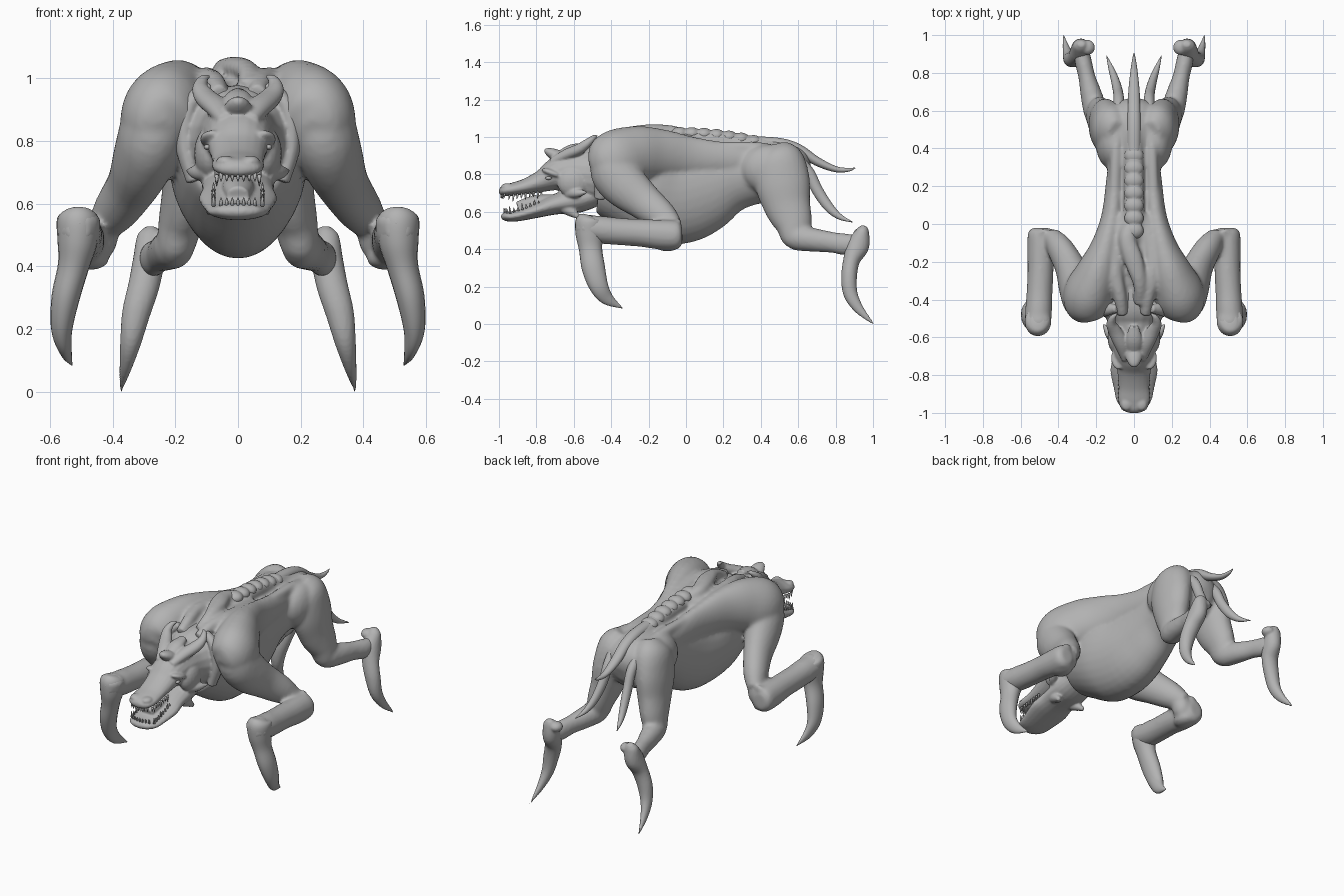
import bpy, bmesh, math
from mathutils import Vector, Matrix

hide = bpy.data.materials.new("grey_hide")
hide.diffuse_color = (0.45, 0.45, 0.45, 1)


def loft(bm, pts, mirror=False, sides=20, sub=5):
    """Sweep an ellipse through (x, y, z, side radius, other radius) stations."""
    P = [Vector(p) for p in pts]
    P = [2 * P[0] - P[1]] + P + [2 * P[-1] - P[-2]]
    path = []
    for i in range(1, len(P) - 2):
        a, b, c, d = P[i - 1:i + 3]
        for k in range(sub):
            t = k / sub
            path.append(0.5 * (2 * b + (c - a) * t + (2 * a - 5 * b + 4 * c - d) * t * t
                               + (3 * b - a - 3 * c + d) * t ** 3))
    path.append(P[-2])
    mid = [Vector(q[:3]) for q in path]
    for s in ((1, -1) if mirror else (1,)):
        rings = []
        for i, q in enumerate(path):
            t = (mid[min(i + 1, len(mid) - 1)] - mid[max(i - 1, 0)]).normalized()
            u = (Vector((1, 0, 0)) - t * t.x).normalized()
            v = t.cross(u)
            ring = []
            for j in range(sides):
                w = 2 * math.pi * j / sides
                co = mid[i] + u * max(q[3], .001) * math.cos(w) + v * max(q[4], .001) * math.sin(w)
                ring.append(bm.verts.new((co.x * s, co.y, co.z)))
            rings.append(ring)
        faces = [bm.faces.new(rings[0]), bm.faces.new(rings[-1])]
        for a, b in zip(rings, rings[1:]):
            for j in range(sides):
                k = (j + 1) % sides
                faces.append(bm.faces.new((a[j], a[k], b[k], b[j])))
        bmesh.ops.recalc_face_normals(bm, faces=faces)


def ball(bm, c, r, mirror=False, tilt=0):
    """Ellipsoid at c with radii r, tilted about x."""
    for s in ((1, -1) if mirror else (1,)):
        m = (Matrix.Translation((c[0] * s, c[1], c[2])) @ Matrix.Rotation(tilt, 4, 'X')
             @ Matrix.Diagonal((*r, 1)))
        bmesh.ops.create_uvsphere(bm, u_segments=20, v_segments=12, radius=1, matrix=m)


def finish(name, bm, voxel=0, smooth=0):
    me = bpy.data.meshes.new(name)
    bm.to_mesh(me)
    bm.free()
    me.materials.append(hide)
    ob = bpy.data.objects.new(name, me)
    bpy.context.collection.objects.link(ob)
    for p in me.polygons:
        p.use_smooth = True
    if voxel:  # fuse overlapping masses into one skin
        r = ob.modifiers.new("fuse", 'REMESH')
        r.mode, r.voxel_size, r.use_smooth_shade = 'VOXEL', voxel, True
        m = ob.modifiers.new("soften", 'SMOOTH')
        m.factor, m.iterations = 0.5, smooth
    return ob


# Torso, shoulders, arms and hind legs as one skin
bm = bmesh.new()
loft(bm, [(0, -.50, .78, .05, .06), (0, -.46, .79, .15, .17), (0, -.36, .765, .20, .225),
          (0, -.2, .735, .22, .285), (0, -.05, .71, .19, .285), (0, .1, .745, .16, .255),
          (0, .25, .79, .142, .19), (0, .4, .81, .145, .165), (0, .54, .80, .145, .165),
          (0, .62, .78, .11, .12), (0, .65, .77, .04, .05)], sides=32)
# shoulder blades tapering back along the flanks
loft(bm, [(.24, -.50, .82, .04, .05), (.245, -.465, .835, .105, .125), (.24, -.38, .87, .135, .165),
          (.195, -.26, .905, .115, .155), (.15, -.12, .91, .08, .13), (.115, .04, .895, .058, .105),
          (.095, .25, .88, .05, .085), (.085, .42, .88, .04, .07)], True, 28)
# upper arms
loft(bm, [(.24, -.37, .97, .04, .04), (.25, -.38, .93, .10, .08), (.27, -.39, .83, .11, .125),
          (.30, -.33, .745, .10, .125), (.34, -.225, .655, .08, .10),
          (.395, -.125, .575, .068, .08), (.44, -.06, .52, .045, .05)], True)
# forearms with elbow spurs and knobbed wrists
loft(bm, [(.495, -.02, .475, .04, .045), (.495, -.045, .475, .066, .075), (.495, -.13, .478, .07, .08),
          (.495, -.25, .488, .069, .074), (.50, -.36, .495, .069, .073),
          (.505, -.46, .505, .071, .074), (.51, -.54, .515, .067, .064), (.51, -.588, .52, .035, .038)], True)
ball(bm, (.44, -.085, .495), (.058, .06, .075), True)
loft(bm, [(.46, -.10, .51, .05, .04), (.48, -.05, .535, .035, .025), (.485, -.03, .56, .015, .01)], True)
ball(bm, (.47, -.10, .425), (.06, .07, .037), True)
ball(bm, (.505, -.52, .54), (.068, .075, .045), True)
# haunches, thighs and shanks
ball(bm, (.12, .44, .83), (.085, .15, .13), True)
loft(bm, [(.09, .48, .95, .05, .07), (.115, .50, .88, .10, .13), (.145, .515, .76, .093, .148),
          (.16, .54, .64, .083, .128), (.185, .575, .53, .07, .10), (.20, .575, .445, .055, .065),
          (.20, .575, .405, .02, .02)], True, 24)
loft(bm, [(.195, .53, .48, .03, .03), (.20, .58, .465, .062, .067), (.225, .68, .45, .058, .064),
          (.25, .78, .437, .045, .056), (.27, .87, .425, .045, .058), (.275, .94, .44, .03, .04)], True)
# dorsal folds running from the shoulder blades to the rump
loft(bm, [(.115, -.10, .985, .02, .02), (.11, .05, .955, .03, .03), (.102, .2, .945, .03, .032),
          (.095, .4, .94, .03, .032), (.088, .55, .905, .03, .032), (.08, .62, .86, .026, .03)], True)
# neck folds spreading from the withers
loft(bm, [(.06, -.48, .95, .03, .03), (.075, -.38, .985, .035, .035), (.10, -.25, 1.0, .04, .035),
          (.09, -.1, .985, .04, .035), (.05, .05, .97, .03, .03)], True)
# wandering cord over the withers
loft(bm, [(.03, -.42, .97, .03, .03), (.03, -.32, 1.02, .035, .03), (0, -.2, 1.035, .05, .033),
          (-.035, -.08, 1.03, .045, .033), (-.01, .0, 1.01, .04, .03)])
# spine bed under the vertebrae
loft(bm, [(0, -.1, .98, .05, .04), (0, .1, .99, .055, .045), (0, .3, .975, .05, .04),
          (0, .5, .95, .04, .035)])
finish("body_and_limbs", bm, .011, 8)

# Vertebrae along the back
bm = bmesh.new()
for i in range(7):
    y = -.035 + .066 * i
    ball(bm, (0, y, 1.018 - .0012 * i * i), (.052, .046, .036))
finish("vertebrae", bm, .007, 2)

# Centre tail and the two drooping side tails
bm = bmesh.new()
loft(bm, [(0, .35, .975, .035, .03), (0, .5, .965, .036, .03), (0, .6, .935, .034, .028),
          (0, .7, .87, .03, .024), (0, .8, .828, .02, .016), (0, .87, .825, .01, .01),
          (0, .905, .835, .002, .002)])
finish("centre_tail", bm)
bm = bmesh.new()
loft(bm, [(.095, .42, .93, .028, .028), (.085, .56, .90, .03, .03), (.08, .65, .82, .028, .03),
          (.085, .70, .72, .026, .03), (.10, .76, .63, .022, .026), (.12, .82, .575, .015, .016),
          (.145, .89, .545, .002, .002)], True)
finish("side_tails", bm)

# Hooked front claws
bm = bmesh.new()
loft(bm, [(.51, -.51, .58, .03, .04), (.51, -.515, .555, .066, .075), (.512, -.515, .48, .064, .075),
          (.525, -.51, .40, .05, .062), (.55, -.495, .30, .045, .062), (.562, -.465, .20, .034, .05),
          (.55, -.42, .135, .02, .034), (.53, -.34, .085, .002, .002)], True)
finish("front_claws", bm)

# Hind claws with raised heels
bm = bmesh.new()
loft(bm, [(.28, .955, .525, .018, .015), (.28, .945, .495, .042, .036), (.285, .92, .42, .05, .06),
          (.30, .885, .34, .05, .045), (.325, .872, .25, .045, .042), (.342, .88, .16, .034, .038),
          (.358, .925, .08, .02, .026), (.373, .995, .008, .005, .007), (.375, 1.01, -.006, .004, .004)], True)
ball(bm, (.245, .935, .485), (.038, .04, .03), True)
finish("hind_claws", bm, .007, 2)

# Neck, skull, upper snout and lower jaw
bm = bmesh.new()
loft(bm, [(0, -.34, .80, .16, .18), (0, -.44, .80, .175, .175), (0, -.52, .80, .14, .15),
          (0, -.60, .81, .12, .12), (0, -.69, .80, .105, .092), (0, -.77, .765, .09, .06),
          (0, -.86, .735, .082, .042), (0, -.93, .72, .084, .035), (0, -.98, .712, .068, .027),
          (0, -1.0, .712, .03, .012)])
loft(bm, [(0, -.48, .69, .10, .06), (0, -.58, .665, .115, .07), (0, -.7, .64, .115, .055),
          (0, -.78, .615, .125, .044), (0, -.87, .588, .108, .034), (0, -.93, .575, .095, .028),
          (0, -.97, .578, .07, .024), (0, -.985, .585, .03, .01)])
# tongue bed, collar folds, cheeks, brows and nostrils
loft(bm, [(0, -.72, .66, .05, .035), (0, -.82, .65, .05, .035), (0, -.90, .625, .035, .03)])
loft(bm, [(.09, -.45, .98, .02, .02), (.155, -.45, .91, .03, .04), (.17, -.45, .79, .03, .04),
          (.14, -.46, .67, .025, .03)], True)
ball(bm, (.09, -.60, .76), (.05, .09, .085), True)
ball(bm, (.08, -.71, .805), (.042, .065, .02), True, -.35)
ball(bm, (.04, -.955, .735), (.03, .035, .018), True)
ball(bm, (0, -.66, .885), (.05, .11, .035), False, -.45)
# cheek and jaw spurs
loft(bm, [(.09, -.63, .70, .03, .03), (.13, -.58, .70, .025, .024), (.162, -.53, .705, .006, .006)], True)
loft(bm, [(.06, -.66, .63, .035, .035), (.075, -.61, .60, .03, .028), (.095, -.575, .57, .01, .01)], True)
# horns
loft(bm, [(.045, -.72, .865, .02, .02), (.065, -.64, .905, .038, .03), (.10, -.57, .935, .036, .03),
          (.12, -.53, .965, .027, .024), (.112, -.495, .995, .017, .015), (.09, -.475, 1.008, .006, .006)], True)
loft(bm, [(0, -.70, .885, .03, .02), (0, -.62, .93, .045, .028), (0, -.54, .955, .025, .015)])
finish("head", bm, .0065, 4)

# Eyes
bm = bmesh.new()
ball(bm, (.098, -.735, .78), (.011, .018, .009), True)
finish("eyes", bm)

# Teeth: rows along both jaws and across the front
bm = bmesh.new()


def tooth(x, y, z, h):
    loft(bm, [(x, y, z, .007, .007), (x, y - .002, z + h * .6, .005, .005),
              (x, y - .004, z + h, .0008, .0008)], sides=6, sub=1)


for s in (1, -1):
    for i in range(8):
        y = -.79 - .022 * i
        tooth(.068 * s, y, .71 - .12 * (-.79 - y), -.028 - .012 * (i % 3 == 0))
        tooth(.078 * s, y + .004, .635 - .28 * (-.79 - y), .026 + .012 * (i % 3 == 1))
for i in range(7):
    x = -.054 + .018 * i
    y = -.985 + 5 * x * x
    tooth(x, y, .70, -.03)
    tooth(x, y + .015, .59, .03)
finish("teeth", bm)
